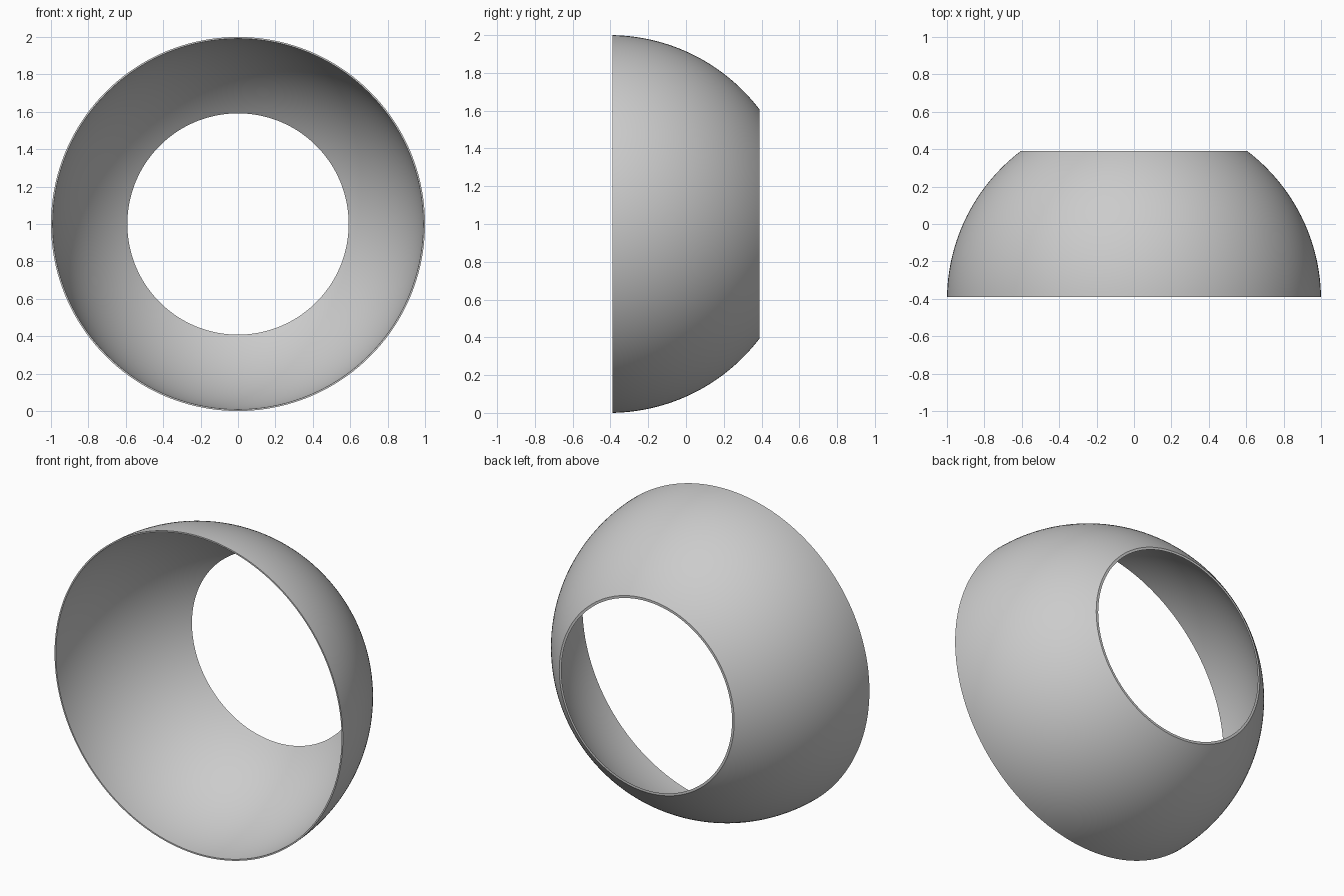
import bpy, bmesh, math
from mathutils import Matrix, Vector

cube = bpy.data.objects.get("Cube")
if cube:
    bpy.data.objects.remove(cube, do_unlink=True)

HALF_DEPTH = 0.389
CENTRE_Y = -0.406        # sphere centre lies just ahead of the front rim
OUTER, INNER = 1.0, 0.991
STEPS, SEGMENTS = 32, 160

mat = bpy.data.materials.new("plain grey")
mat.use_nodes = True
grey = (0.6, 0.6, 0.6, 1)
mat.diffuse_color = grey
mat.node_tree.nodes["Principled BSDF"].inputs["Base Color"].default_value = grey


def arc(radius):
    """Points of a spherical zone, from the front rim to the back rim."""
    a0 = math.asin((-HALF_DEPTH - CENTRE_Y) / radius)
    a1 = math.asin((HALF_DEPTH - CENTRE_Y) / radius)
    angles = [a0 + (a1 - a0) * i / STEPS for i in range(STEPS + 1)]
    return [Vector((0, CENTRE_Y + radius * math.sin(a), radius * math.cos(a)))
            for a in angles]


# Closed wall section, spun around the y axis
bm = bmesh.new()
section = [bm.verts.new(p) for p in arc(OUTER) + arc(INNER)[::-1]]
edges = [bm.edges.new((v, section[(i + 1) % len(section)]))
         for i, v in enumerate(section)]
bmesh.ops.spin(bm, geom=section + edges, cent=(0, 0, 0), axis=(0, 1, 0),
               angle=2 * math.pi, steps=SEGMENTS, use_merge=True)
bmesh.ops.remove_doubles(bm, verts=bm.verts, dist=0.0001)
bmesh.ops.recalc_face_normals(bm, faces=bm.faces)
bm.transform(Matrix.Translation((0, 0, 1)))

mesh = bpy.data.meshes.new("dome_shell")
bm.to_mesh(mesh)
bm.free()
mesh.materials.append(mat)
shell = bpy.data.objects.new("dome_shell", mesh)
bpy.context.collection.objects.link(shell)

# Smooth walls with crisp rims
bpy.ops.object.select_all(action='DESELECT')
shell.select_set(True)
bpy.context.view_layer.objects.active = shell
bpy.ops.object.shade_smooth_by_angle(angle=math.radians(30))
